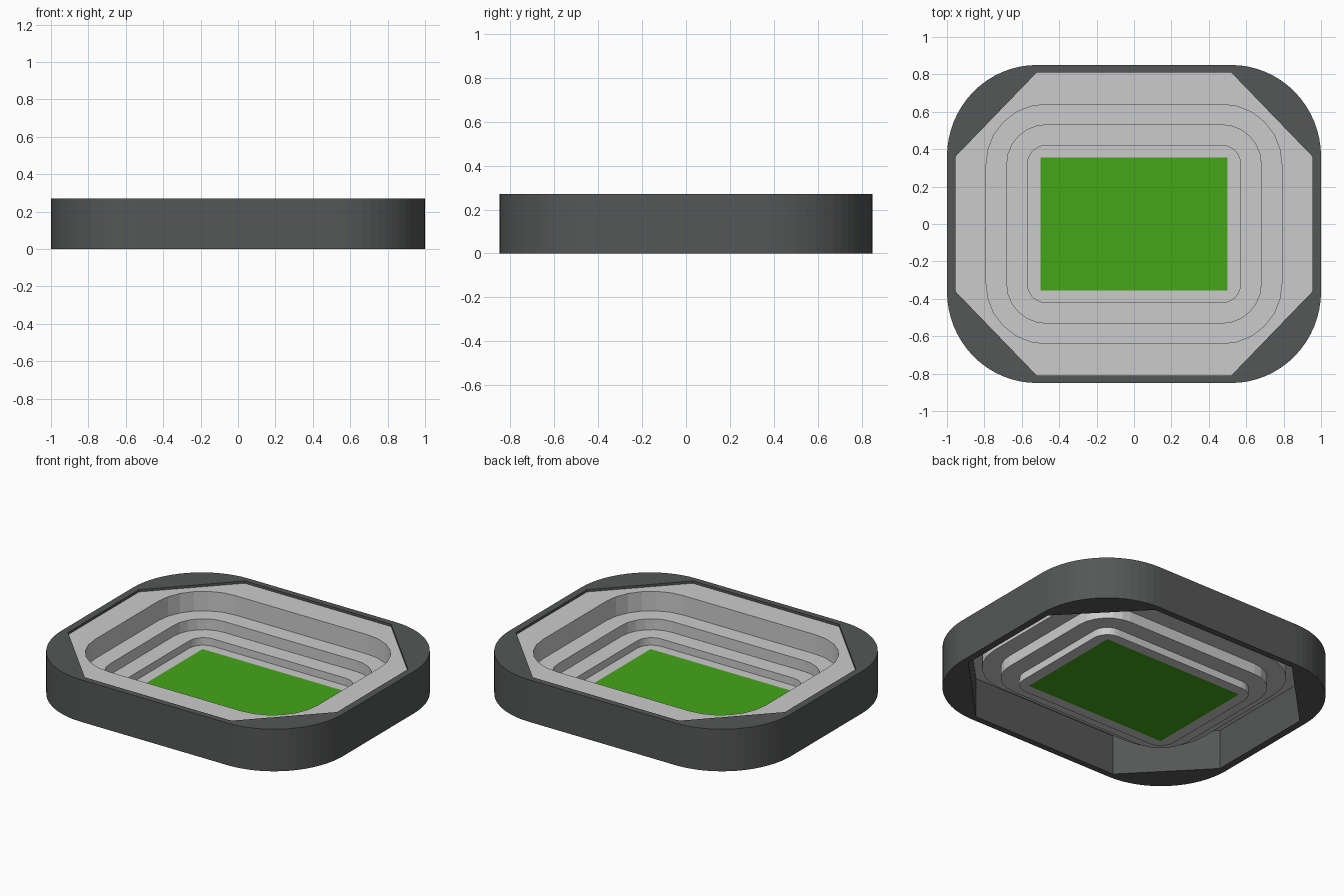
import bpy, bmesh, math

if "Cube" in bpy.data.objects:
    bpy.data.objects.remove(bpy.data.objects["Cube"])


def outline(cx, cy, rx, ry, z, n, chord=False):
    """Closed outline: four corners centred on (+-cx, +-cy), round or cut straight."""
    pts = []
    for q, (sx, sy) in enumerate([(1, 1), (-1, 1), (-1, -1), (1, -1)]):
        for i in range(n + 1):
            t = i / n
            if q % 2:
                t = 1 - t
            if chord:
                a, b = 1 - t, t
            else:
                a, b = math.cos(t * math.pi / 2), math.sin(t * math.pi / 2)
            pts.append((sx * (cx + rx * a), sy * (cy + ry * b), z))
    return pts


def loft(name, loops, closed=False, color=None):
    """Skin consecutive outlines into one surface."""
    bm = bmesh.new()
    rings = [[bm.verts.new(p) for p in loop] for loop in loops]
    pairs = list(zip(rings, rings[1:]))
    if closed:
        pairs.append((rings[-1], rings[0]))
    for a, b in pairs:
        m = len(a)
        for i in range(m):
            j = (i + 1) % m
            bm.faces.new((a[i], a[j], b[j], b[i]))
    return finish(name, bm, color)


def finish(name, bm, color):
    bmesh.ops.remove_doubles(bm, verts=bm.verts, dist=1e-5)
    bmesh.ops.recalc_face_normals(bm, faces=bm.faces)
    # open surfaces must face up
    flat = max(bm.faces, key=lambda f: abs(f.normal.z) * f.calc_area())
    if any(e.is_boundary for e in bm.edges) and flat.normal.z < 0:
        bmesh.ops.reverse_faces(bm, faces=bm.faces)
    me = bpy.data.meshes.new(name)
    bm.to_mesh(me)
    bm.free()
    ob = bpy.data.objects.new(name, me)
    bpy.context.collection.objects.link(ob)
    if color:
        mat = bpy.data.materials.new(name + "_color")
        mat.diffuse_color = (*color, 1)
        mat.use_nodes = True
        mat.node_tree.nodes["Principled BSDF"].inputs["Base Color"].default_value = mat.diffuse_color
        me.materials.append(mat)
    return ob


H = 0.27
FLOOR = 0.012

# Outer wall: rounded outside, octagonal opening
N = 16
loft("outer_wall", [
    outline(0.52, 0.36, 0.48, 0.49, 0, N),
    outline(0.52, 0.36, 0.48, 0.49, H, N),
    outline(0.52, 0.36, 0.435, 0.45, H, N, True),
    outline(0.52, 0.36, 0.435, 0.45, 0, N, True),
], closed=True, color=(0.09, 0.095, 0.093))

# Stepped seating bowl: floor ring, three risers, octagonal top deck
N = 6
loops = [outline(0.5, 0.355, 0, 0, FLOOR, N)]
levels = [FLOOR, 0.06, 0.13, 0.255]
for k, r in enumerate((0.10, 0.21, 0.32)):
    for z in levels[k:k + 2]:
        loops.append(outline(0.47, 0.32, r, r, z, N))
loops.append(outline(0.52, 0.36, 0.435, 0.45, levels[-1], N, True))
loft("seating_bowl", loops)

# Playing field
bm = bmesh.new()
bm.faces.new([bm.verts.new((x, y, FLOOR)) for x, y in
              ((-0.5, -0.355), (0.5, -0.355), (0.5, 0.355), (-0.5, 0.355))])
finish("playing_field", bm, (0.06, 0.38, 0.01))
